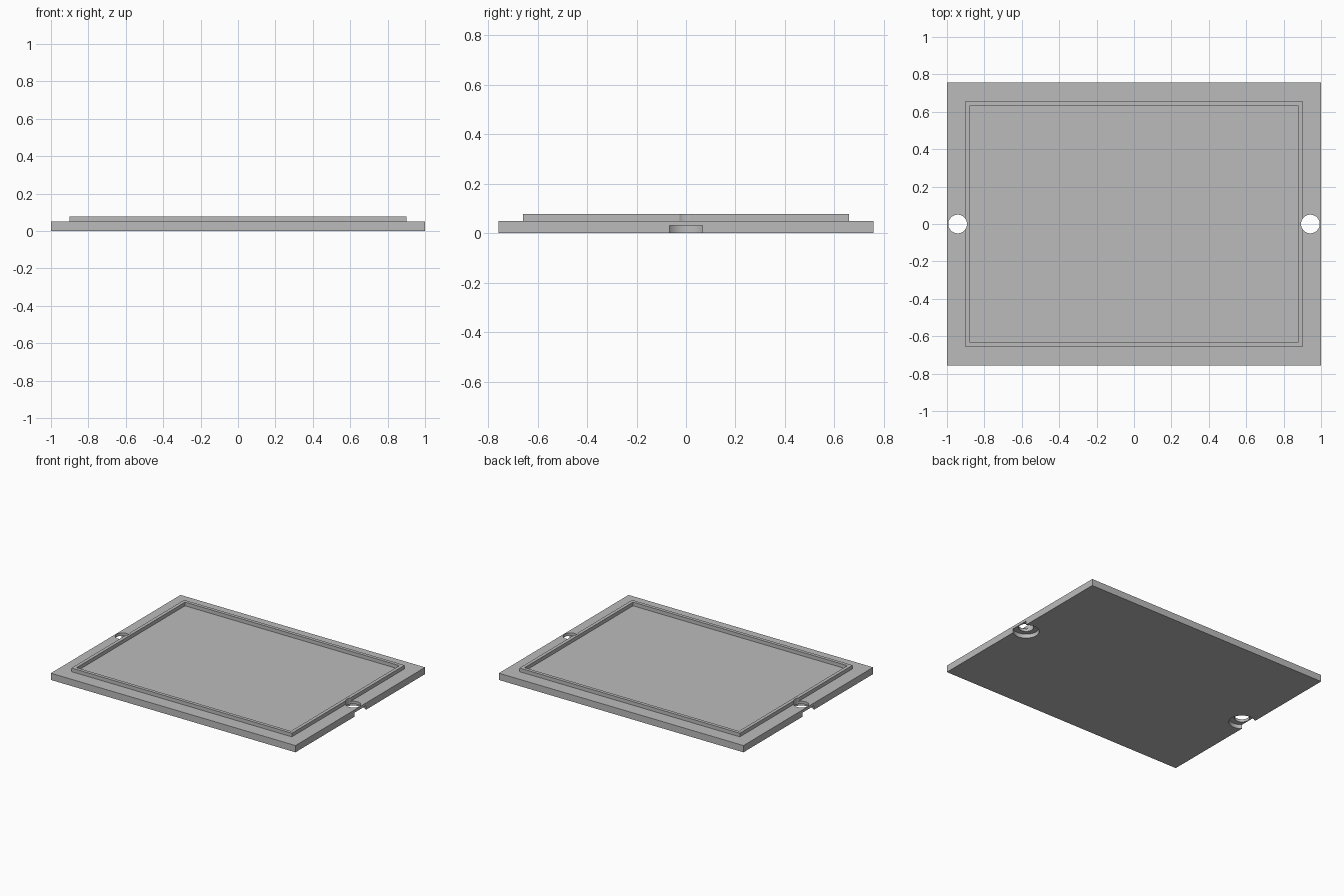
import bpy
import bmesh

cube = bpy.data.objects.get("Cube")
if cube:
    bpy.data.objects.remove(cube, do_unlink=True)

# Overall sizes
HALF_X, HALF_Y = 1.0, 0.757
PLATE_H, RIM_H = 0.05, 0.027
MARGIN, RIM_W = 0.14, 0.035
HOLE_X, HOLE_R = 0.943, 0.05
BORE_R, BORE_H = 0.088, 0.03

grey = bpy.data.materials.new("plain grey")
grey.use_nodes = True
grey.diffuse_color = (0.5, 0.5, 0.5, 1)
grey.node_tree.nodes["Principled BSDF"].inputs["Base Color"].default_value = grey.diffuse_color


def add_object(name, bm):
    bmesh.ops.recalc_face_normals(bm, faces=bm.faces)
    mesh = bpy.data.meshes.new(name)
    bm.to_mesh(mesh)
    bm.free()
    mesh.materials.append(grey)
    obj = bpy.data.objects.new(name, mesh)
    bpy.context.collection.objects.link(obj)
    return obj


def shift(face, z):
    for v in face.verts:
        v.co.z += z


# Cover plate: a slab whose top is inset to form a raised rim around a flat panel
bm = bmesh.new()
bmesh.ops.create_cube(bm, size=1)
for v in bm.verts:
    v.co.x *= 2 * HALF_X
    v.co.y *= 2 * HALF_Y
    v.co.z = PLATE_H if v.co.z > 0 else 0
top = max(bm.faces, key=lambda f: f.calc_center_median().z)
bmesh.ops.inset_region(bm, faces=[top], thickness=MARGIN)
top = bmesh.ops.extrude_discrete_faces(bm, faces=[top])["faces"][0]
shift(top, RIM_H)
bmesh.ops.inset_region(bm, faces=[top], thickness=RIM_W)
top = bmesh.ops.extrude_discrete_faces(bm, faces=[top])["faces"][0]
shift(top, -RIM_H)
plate = add_object("cover_plate", bm)


def cut_cylinder(name, x, radius, z0, z1):
    """Cut a vertical round hole through the plate between two heights."""
    bm = bmesh.new()
    bmesh.ops.create_cone(bm, cap_ends=True, segments=48, radius1=radius,
                          radius2=radius, depth=z1 - z0)
    bmesh.ops.translate(bm, verts=bm.verts, vec=(x, 0, (z0 + z1) / 2))
    cutter = add_object(name, bm)
    cutter.hide_render = True
    mod = plate.modifiers.new(name, 'BOOLEAN')
    mod.operation = 'DIFFERENCE'
    mod.solver = 'EXACT'
    mod.object = cutter
    bpy.context.view_layer.objects.active = plate
    bpy.ops.object.modifier_apply(modifier=mod.name)
    bpy.data.objects.remove(cutter, do_unlink=True)


# Screw holes at both ends, with wide counterbores opening through the end walls
for side in (-1, 1):
    cut_cylinder("counterbore_cutter", side * HOLE_X, BORE_R, -0.05, BORE_H)
    cut_cylinder("hole_cutter", side * HOLE_X, HOLE_R, -0.05, 0.2)

# Smooth hole walls with crisp edges
bpy.ops.object.select_all(action='DESELECT')
plate.select_set(True)
bpy.context.view_layer.objects.active = plate
bpy.ops.object.shade_smooth_by_angle(angle=0.5)
